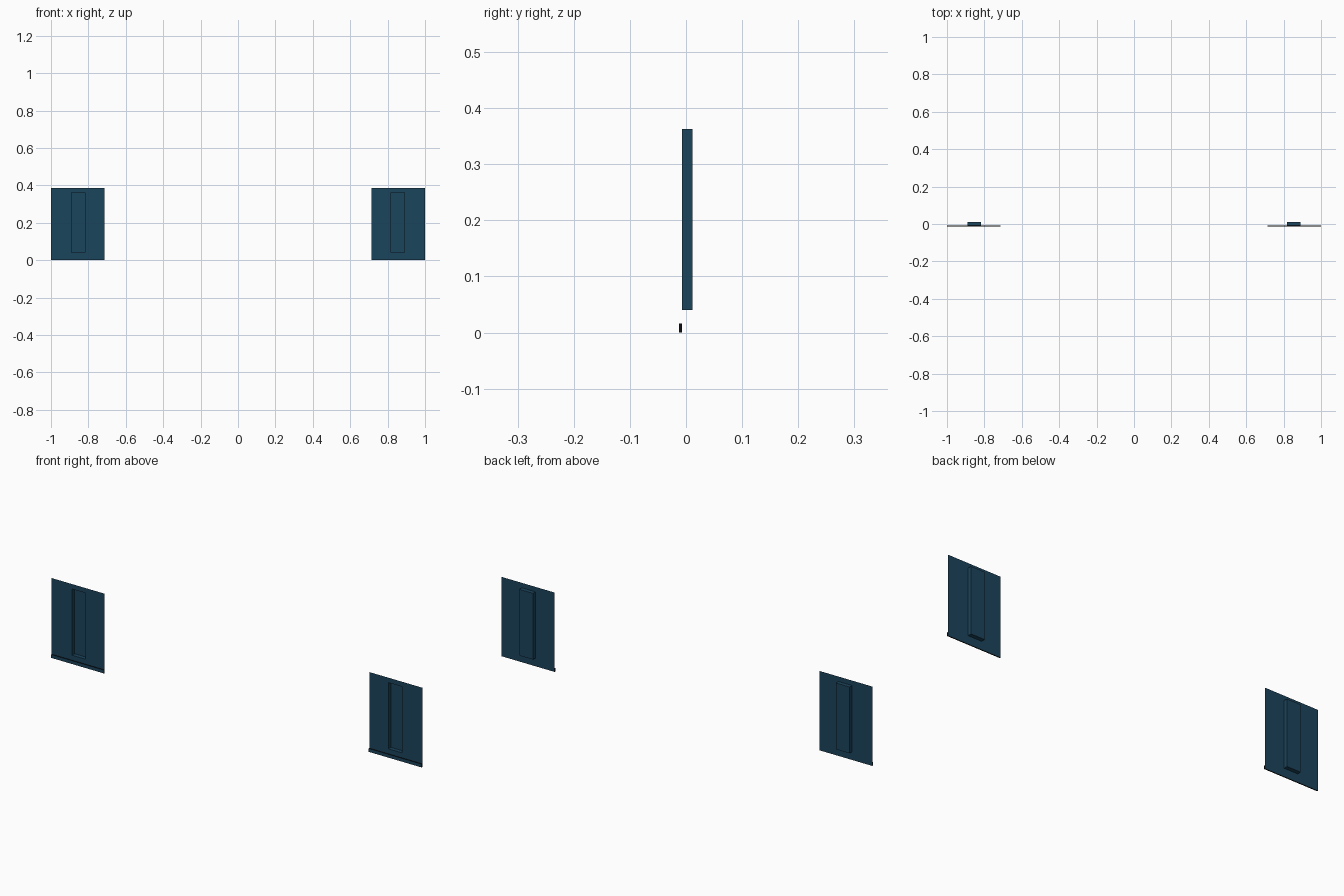
import bpy, bmesh

if "Cube" in bpy.data.objects:
    bpy.data.objects.remove(bpy.data.objects["Cube"])

teal = bpy.data.materials.new("dark teal")
teal.diffuse_color = (0.011, 0.058, 0.107, 1)
teal.use_nodes = True
teal.node_tree.nodes["Principled BSDF"].inputs["Base Color"].default_value = teal.diffuse_color
black = bpy.data.materials.new("black")
black.diffuse_color = (0.004, 0.005, 0.007, 1)
black.use_nodes = True
black.node_tree.nodes["Principled BSDF"].inputs["Base Color"].default_value = black.diffuse_color

X0, X1, H = 0.714, 1.0, 0.387      # flap extents
RX0, RX1, RZ0, RZ1 = 0.817, 0.891, 0.04, 0.363   # pressed channel
Y_SHEET, Y_BACK, Y_LIP = -0.0075, 0.012, -0.0125


def finish(bm, name):
    mesh = bpy.data.meshes.new(name)
    bm.to_mesh(mesh)
    bm.free()
    mesh.materials.append(teal)
    mesh.materials.append(black)
    obj = bpy.data.objects.new(name, mesh)
    bpy.context.collection.objects.link(obj)


def flap(side):
    # thin sheet with a rectangular channel pressed towards the back
    bm = bmesh.new()
    xs, zs = (X0, RX0, RX1, X1), (0, RZ0, RZ1, H)
    if side < 0:
        xs = [-x for x in reversed(xs)]
    v = [[bm.verts.new((x, Y_SHEET, z)) for x in xs] for z in zs]
    for j in range(3):
        for i in range(3):
            f = bm.faces.new((v[j][i], v[j][i + 1], v[j + 1][i + 1], v[j + 1][i]))
            if i == j == 1:
                centre = f
    ret = bmesh.ops.extrude_discrete_faces(bm, faces=[centre])
    bmesh.ops.translate(bm, verts=ret["faces"][0].verts, vec=(0, Y_BACK - Y_SHEET, 0))
    bmesh.ops.remove_doubles(bm, verts=bm.verts, dist=1e-5)
    finish(bm, "flap_right" if side > 0 else "flap_left")

    # narrow hem along the bottom of the front, with black edges
    bm = bmesh.new()
    bmesh.ops.create_cube(bm, size=1)
    bmesh.ops.scale(bm, verts=bm.verts, vec=(X1 - X0, Y_SHEET - Y_LIP, 0.016))
    bmesh.ops.translate(bm, verts=bm.verts,
                        vec=(side * (X0 + X1) / 2, (Y_SHEET + Y_LIP) / 2, 0.008))
    bm.normal_update()
    back = [f for f in bm.faces if f.normal.y > 0.5]
    bmesh.ops.delete(bm, geom=back, context='FACES_ONLY')
    for f in bm.faces:
        f.material_index = 0 if f.normal.y < -0.5 else 1
    finish(bm, "hem_right" if side > 0 else "hem_left")


for s in (-1, 1):
    flap(s)
